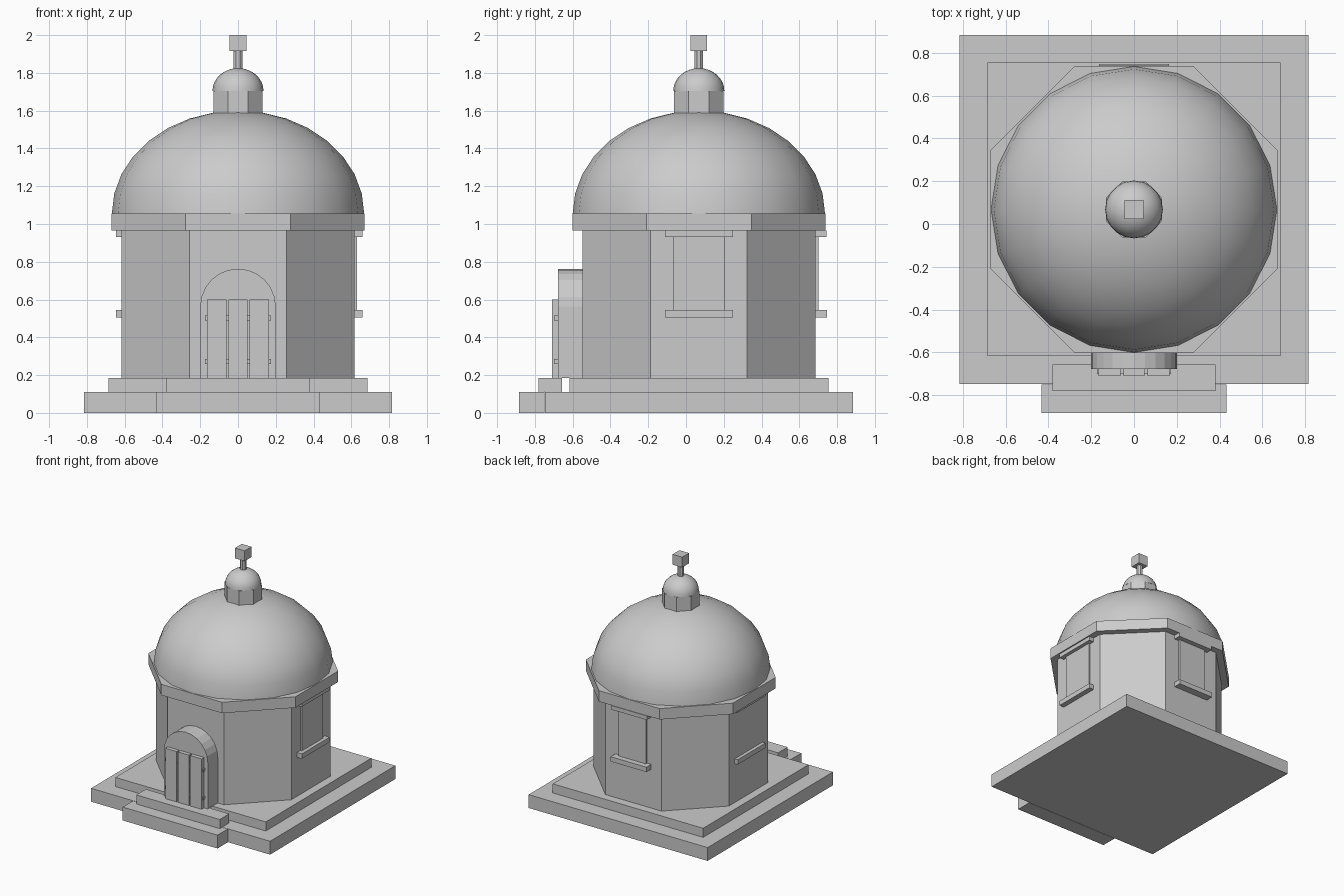
import bpy, bmesh
from math import sin, cos, pi

if "Cube" in bpy.data.objects:
    bpy.data.objects.remove(bpy.data.objects["Cube"])

CY = 0.068  # y of the building axis


def mesh_object(name, bm):
    bmesh.ops.recalc_face_normals(bm, faces=bm.faces)
    me = bpy.data.meshes.new(name)
    bm.to_mesh(me)
    bm.free()
    ob = bpy.data.objects.new(name, me)
    bpy.context.collection.objects.link(ob)
    return ob


def box(name, x0, x1, y0, y1, z0, z1):
    bm = bmesh.new()
    bmesh.ops.create_cube(bm, size=1)
    for v in bm.verts:
        v.co.x = x1 if v.co.x > 0 else x0
        v.co.y = y1 if v.co.y > 0 else y0
        v.co.z = z1 if v.co.z > 0 else z0
    return mesh_object(name, bm)


def extrude_outline(name, pts, vec):
    bm = bmesh.new()
    f = bm.faces.new([bm.verts.new(p) for p in pts])
    ext = bmesh.ops.extrude_face_region(bm, geom=[f], use_keep_orig=True)
    bmesh.ops.translate(bm, vec=vec, verts=[v for v in ext["geom"] if isinstance(v, bmesh.types.BMVert)])
    return mesh_object(name, bm)


def octagon(name, apothem, z0, z1):
    r = apothem / cos(pi / 8)
    pts = [(r * cos(pi / 8 + i * pi / 4), CY + r * sin(pi / 8 + i * pi / 4), z0) for i in range(8)]
    return extrude_outline(name, pts, (0, 0, z1 - z0))


def dome(name, r, z0, h, sides, rings):
    bm = bmesh.new()
    loops = []
    for j in range(rings):
        a = j / rings * pi / 2
        loops.append([bm.verts.new((r * cos(a) * cos(2 * pi * i / sides),
                                    CY + r * cos(a) * sin(2 * pi * i / sides),
                                    z0 + h * sin(a))) for i in range(sides)])
    top = bm.verts.new((0, CY, z0 + h))
    bm.faces.new(loops[0])
    for i in range(sides):
        k = (i + 1) % sides
        for lo, hi in zip(loops, loops[1:]):
            bm.faces.new((lo[i], lo[k], hi[k], hi[i]))
        bm.faces.new((loops[-1][i], loops[-1][k], top))
    ob = mesh_object(name, bm)
    bpy.context.view_layer.objects.active = ob
    ob.select_set(True)
    bpy.ops.object.shade_smooth_by_angle(angle=pi / 4)
    ob.select_set(False)
    return ob


# Plinth and entrance steps
box("plinth_lower", -0.815, 0.815, -0.747, 0.883, 0, 0.11)
box("plinth_upper", -0.685, 0.685, -0.617, 0.755, 0.11, 0.185)
box("step_lower", -0.432, 0.432, -0.883, -0.75, 0, 0.11)
box("step_upper", -0.38, 0.38, -0.78, -0.657, 0.11, 0.185)

# Octagonal hall, cornice and main dome
octagon("hall", 0.617, 0.185, 0.965)
octagon("cornice", 0.67, 0.965, 1.055)
dome("main_dome", 0.668, 1.055, 0.545, 20, 8)

# Lantern and finial
octagon("lantern", 0.131, 1.56, 1.705)
dome("lantern_dome", 0.135, 1.705, 0.12, 20, 8)
octagon("finial_post", 0.023, 1.81, 1.92)
box("finial_block", -0.044, 0.044, CY - 0.044, CY + 0.044, 1.915, 2.0)

# Arched portal
arch = [(-0.2, -0.55, 0.185), (0.2, -0.55, 0.185)]
arch += [(0.2 * cos(i * pi / 12), -0.54, 0.563 + 0.2 * sin(i * pi / 12)) for i in range(13)]
arch = [(x, -0.54, z) for x, _, z in arch]
extrude_outline("portal_arch", arch, (0, -0.138, 0))

# Plank door with two battens behind
for i, (a, b) in enumerate([(-0.165, -0.062), (-0.05, 0.05), (0.062, 0.165)]):
    box(f"door_plank_{i + 1}", a, b, -0.71, -0.675, 0.185, 0.6)
for i, z in enumerate((0.26, 0.49)):
    box(f"door_batten_{i + 1}", -0.174, 0.174, -0.7, -0.675, z, z + 0.026)

# Side windows: panel, lintel and sill
for side, s, out in (("right", 1, 0.66), ("left", -1, 0.645)):
    for part, w, d, z0, z1 in (("lintel", 0.18, out, 0.932, 0.965),
                               ("sill", 0.18, out, 0.505, 0.545),
                               ("panel", 0.138, 0.63 if s > 0 else 0, 0.545, 0.932)):
        if d:
            x0, x1 = sorted((s * 0.6, s * d))
            box(f"{side}_window_{part}", x0, x1, CY - w, CY + w, z0, z1)

# Back window
for part, w, d, z0, z1 in (("lintel", 0.163, 0.743, 0.932, 0.965),
                           ("sill", 0.163, 0.747, 0.505, 0.545),
                           ("panel", 0.125, 0.702, 0.545, 0.932)):
    box(f"back_window_{part}", -w, w, 0.66, d, z0, z1)
